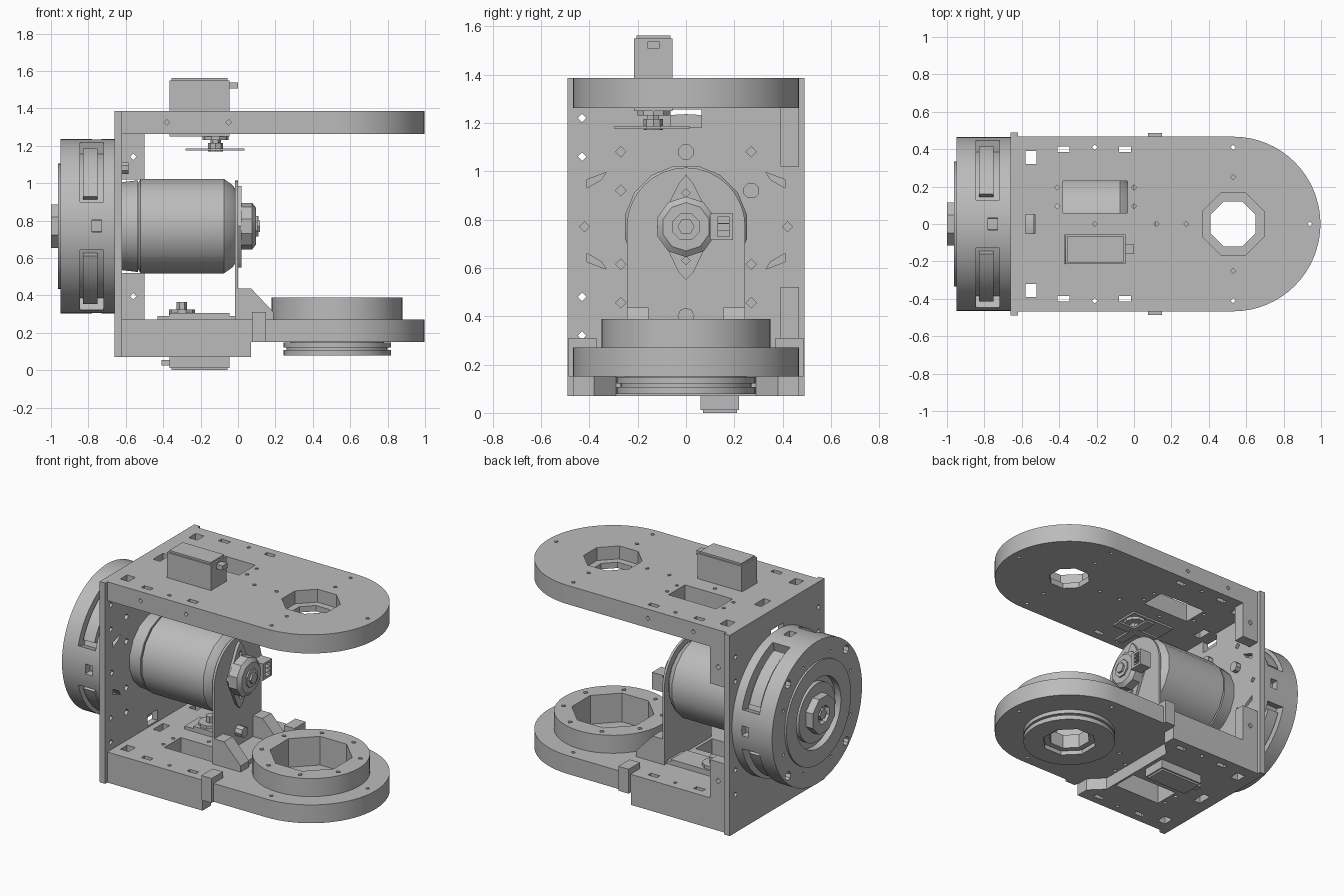
import bpy, bmesh
from math import cos, sin, pi, radians

old = bpy.data.objects.get("Cube")
if old:
    bpy.data.objects.remove(old, do_unlink=True)

grey = bpy.data.materials.new("plain grey")
grey.use_nodes = True
colour = (0.5, 0.5, 0.5, 1)
grey.diffuse_color = colour
grey.node_tree.nodes["Principled BSDF"].inputs["Base Color"].default_value = colour

W = 0.467      # half width and end radius of the plates
CX = 0.53      # joint axis
CZ = 0.77      # motor axis height


# --- helpers: a solid is (profile points, axis, low, high) ---
def ngon(a, b, r, n, turn=0.0):
    return [(a + r * cos(turn + 2 * pi * i / n), b + r * sin(turn + 2 * pi * i / n)) for i in range(n)]


def rect(a0, a1, b0, b1):
    return [(a0, b0), (a1, b0), (a1, b1), (a0, b1)]


def arc(a, b, r, start, end, n):
    return [(a + r * cos(radians(start + (end - start) * i / n)),
             b + r * sin(radians(start + (end - start) * i / n))) for i in range(n + 1)]


def sector(r0, r1, mid, half):
    return arc(0, CZ, r1, mid - half, mid + half, 12) + arc(0, CZ, r0, mid + half, mid - half, 12)


def box(x0, x1, y0, y1, z0, z1):
    return (rect(x0, x1, y0, y1), "z", z0, z1)


def build(name, solids):
    bm = bmesh.new()
    place = {"x": lambda a, b, d: (d, a, b), "y": lambda a, b, d: (a, d, b), "z": lambda a, b, d: (a, b, d)}
    for pts, axis, lo, hi in solids:
        low = [bm.verts.new(place[axis](a, b, lo)) for a, b in pts]
        high = [bm.verts.new(place[axis](a, b, hi)) for a, b in pts]
        bm.faces.new(low)
        bm.faces.new(high)
        for i in range(len(pts)):
            j = (i + 1) % len(pts)
            bm.faces.new((low[i], low[j], high[j], high[i]))
    return to_object(name, bm)


def to_object(name, bm):
    bmesh.ops.recalc_face_normals(bm, faces=bm.faces)
    mesh = bpy.data.meshes.new(name)
    bm.to_mesh(mesh)
    bm.free()
    mesh.materials.append(grey)
    ob = bpy.data.objects.new(name, mesh)
    bpy.context.collection.objects.link(ob)
    return ob


def finish(ob):
    bpy.ops.object.select_all(action="DESELECT")
    ob.select_set(True)
    bpy.context.view_layer.objects.active = ob
    bpy.ops.object.shade_smooth_by_angle(angle=radians(28))


def part(name, solids, cuts=()):
    ob = build(name, solids)
    if cuts:
        cutter = build("cutter", cuts)
        cutter.hide_render = True
        mod = ob.modifiers.new("cut", "BOOLEAN")
        mod.operation, mod.solver, mod.object = "DIFFERENCE", "EXACT", cutter
        mod.use_self = True
        bpy.context.view_layer.objects.active = ob
        bpy.ops.object.modifier_apply(modifier=mod.name)
        bpy.data.objects.remove(cutter, do_unlink=True)
    finish(ob)
    return ob


def lathe(name, profile, n):
    bm = bmesh.new()
    rings = [[bm.verts.new((x, a, b)) for a, b in ngon(0, CZ, r, n, pi / n)] for x, r in profile]
    for r0, r1 in zip(rings, rings[1:]):
        for i in range(n):
            j = (i + 1) % n
            bm.faces.new((r0[i], r0[j], r1[j], r1[i]))
    bm.faces.new(rings[0])
    bm.faces.new(rings[-1])
    finish(to_object(name, bm))


# --- holes shared by the top and bottom plates ---
def plate_cuts(z0, z1, servo_y, open_y):
    spots = [(0.94, 0), (0.12, 0), (0.28, 0), (-0.21, 0)]
    for s in (-1, 1):
        spots += [(CX, s * 0.41), (CX, s * 0.25), (-0.21, s * 0.41)]
        spots += [(x, open_y + s * 0.05) for x in (-0.41, 0.0)]
    cuts = [(ngon(x, y, 0.014, 4), "z", z0, z1) for x, y in spots]
    for s in (-1, 1):
        y = s * 0.4
        cuts += [box(x, x + 0.065, y - 0.015, y + 0.015, z0, z1) for x in (-0.41, -0.08)]
        cuts.append(box(-0.58, -0.52, s * 0.355 - 0.035, s * 0.355 + 0.035, z0, z1))
    cuts.append(box(-0.58, -0.53, -0.05, 0.05, z0, z1))
    cuts.append(box(-0.38, -0.035, open_y - 0.085, open_y + 0.085, z0, z1))
    cuts.append(box(-0.37, -0.045, servo_y - 0.08, servo_y + 0.08, z0, z1))
    return cuts


outline = [(-0.62, -W)] + arc(CX, 0, W, -90, 90, 32) + [(-0.62, W)]
octo = lambda r: ngon(CX, 0, r, 8, pi / 8)

# --- upper plate ---
side_holes = [(ngon(x, 1.325, 0.015, 4), "y", s * 0.44, s * 0.5) for x in (-0.38, -0.05) for s in (-1, 1)]
part("top_plate", [(outline, "z", 1.262, 1.385)],
     plate_cuts(1.2, 1.5, -0.135, 0.145) + side_holes
     + [(octo(0.178), "z", 1.3, 1.45), (octo(0.13), "z", 1.2, 1.31)])

# --- lower plate, thicker towards the wall ---
cuts = plate_cuts(0.0, 0.5, 0.14, -0.135)
part("bottom_plate", [(outline, "z", 0.15, 0.27)],
     cuts + [(octo(0.25), "z", 0.2, 0.4), (octo(0.13), "z", 0.1, 0.21)])
foot = [(-0.62, -W), (0.07, -W), (0.07, -0.38), (-0.02, -0.29),
        (-0.02, 0.29), (0.07, 0.38), (0.07, W), (-0.62, W)]
part("bottom_thickening", [(foot, "z", 0.07, 0.15)], cuts)
for s, side in ((-1, "right"), (1, "left")):
    y0, y1 = sorted((s * 0.37, s * 0.487))
    part(side + "_bottom_tab", [box(0.075, 0.15, y0, y1, 0.15, 0.31)])
    part(side + "_top_tab", [box(0.075, 0.15, min(s * W, s * 0.487), max(s * W, s * 0.487), 0.2, 0.28)])

# --- raised ring and bearing of the lower joint ---
part("joint_ring", [(ngon(CX, 0, 0.35, 40), "z", 0.27, 0.388)],
     [(octo(0.25), "z", 0.2, 0.5)]
     + [(ngon(x, y, 0.016, 4), "z", 0.33, 0.5) for x, y in ngon(CX, 0, 0.3, 8, pi / 8)])
for i, (z0, z1, r) in enumerate([(0.078, 0.108, 0.287), (0.106, 0.124, 0.27), (0.122, 0.148, 0.287),
                                 (0.145, 0.155, 0.25)]):
    part("bearing_disc_%d" % i, [(ngon(CX, 0, r, 40), "z", z0, z1)],
         [(octo(0.17 if i == 0 else 0.13), "z", 0.0, 0.3)])

# --- wall plate with holes and slots ---
wall_cuts = [(ngon(0, 1.08, 0.025, 8), "x", -0.7, -0.6),
             (rect(-0.065, 0.065, 1.18, 1.255), "x", -0.7, -0.6),
             (rect(-0.05, 0.05, 0.28, 0.35), "x", -0.7, -0.6)]
for s in (-1, 1):
    for y, z, r in [(0.43, 1.22, 0.018), (0.43, 1.06, 0.018), (0.43, 0.48, 0.018), (0.43, 0.32, 0.018),
                    (0.42, CZ, 0.02), (0.27, 0.92, 0.022), (0.27, 0.615, 0.022), (0.27, 1.08, 0.022),
                    (0.27, 0.455, 0.022)]:
        wall_cuts.append((ngon(s * y, z, r, 4), "x", -0.7, -0.6))
    for z, d in ((0.96, -1), (0.63, 1)):
        slant = [(0.33, -0.035), (0.35, -0.005), (0.41, 0.03), (0.41, -0.005)]
        wall_cuts.append(([(s * a, z - d * b * -1) for a, b in slant], "x", -0.7, -0.6))
part("wall_plate", [(rect(-0.49, 0.49, 0.07, 1.385), "x", -0.66, -0.62)], wall_cuts)
for name, z0, z1 in (("lower_corner_bracket", 0.27, 0.52), ("upper_corner_bracket", 1.02, 1.262)):
    part(name, [box(-0.62, -0.5, 0.39, W, z0, z1)],
         [(ngon(-0.56, (z0 + z1) / 2, 0.018, 4), "y", 0.3, 0.5)])
for i, (y, z) in enumerate([(0, 1.08), (0.27, 0.92)]):
    part("wall_bolt_%d" % i, [(ngon(y, z, 0.034, 8, pi / 8), "x", -0.64, -0.585)])

# --- wheel drum with rim slots ---
drum_cuts = [(ngon(0, CZ, 0.23, 40), "x", -1.1, -0.92)]
for k in range(4):
    drum_cuts.append((sector(0.4, 0.5, 45 + 90 * k, 29), "x", -0.845, -0.72))
    drum_cuts.append((sector(0.42, 0.5, 90 * k, 4), "x", -0.78, -0.73))
    a = radians(45 + 90 * k)
    drum_cuts.append((ngon(0.425 * cos(a), CZ + 0.425 * sin(a), 0.028, 8), "x", -1.1, -0.91))
drum_cuts += [(ngon(y, z, 0.012, 4), "x", -1.1, -0.93) for y, z in ngon(0, CZ, 0.375, 8, pi / 8)]
part("wheel_drum", [(ngon(0, CZ, 0.466, 56), "x", -0.95, -0.66)], drum_cuts)
part("wheel_face_ring", [(ngon(0, CZ, 0.335, 48), "x", -0.962, -0.94)],
     [(ngon(0, CZ, 0.23, 40), "x", -1.1, -0.9)])
part("wheel_inner_disc", [(ngon(0, CZ, 0.19, 32), "x", -0.95, -0.9)])
part("wheel_hub", [(ngon(0, CZ, 0.125, 8, pi / 8), "x", -1.0, -0.9)],
     [(ngon(0, CZ, 0.06, 8, pi / 8), "x", -1.1, -0.97)])
part("hub_bolt", [(ngon(0, CZ, 0.035, 6), "x", -0.995, -0.95)])
for k in range(4):
    part("rim_insert_%d" % k, [(sector(0.39, 0.445, 45 + 90 * k, 24), "x", -0.83, -0.75)])

# --- motor, its upright and gussets ---
lathe("motor_base", [(-0.62, 0.24), (-0.535, 0.25)], 16)
lathe("motor_body", [(-0.535, 0.235), (-0.52, 0.257), (-0.075, 0.257), (-0.03, 0.225), (-0.012, 0.2)], 16)
upright = [(-0.245, 0.27), (0.245, 0.27)] + arc(0, CZ, 0.245, 0, 180, 16)
part("motor_upright", [(upright, "x", -0.015, 0.0)])
part("upright_foot", [(rect(-0.245, 0.245, 0.27, 0.3), "x", 0.0, 0.17)])
gusset = [(0, 0.27), (0.19, 0.27), (0.19, 0.31), (0.07, 0.437), (0, 0.437)]
for s, side in ((-1, "right"), (1, "left")):
    part(side + "_gusset", [(gusset, "y", s * 0.155, s * 0.245)])
part("upright_screw", [(ngon(0, 0.4, 0.035, 8), "x", 0.0, 0.05)])

# --- sensor on the motor end ---
ears = [(-0.12, CZ), (-0.03, 0.58), (0, 0.55), (0.03, 0.58), (0.12, CZ), (0.03, 0.95), (0, 0.985), (-0.03, 0.95)]
part("sensor_ears", [(ears, "x", 0.0, 0.018)],
     [(ngon(0, z, 0.018, 4), "x", 0.008, 0.05) for z in (0.63, 0.91)])
lathe("sensor_body", [(0.015, 0.125), (0.075, 0.125), (0.095, 0.1)], 10)
part("sensor_collar", [(ngon(0, CZ, 0.06, 8, pi / 8), "x", 0.09, 0.105)])
part("sensor_shaft", [(ngon(0, CZ, 0.035, 6), "x", 0.09, 0.118)])
part("sensor_plug", [box(0.03, 0.11, 0.1, 0.195, 0.715, 0.825)],
     [box(0.08, 0.15, 0.13, 0.18, z, z + 0.025) for z in (0.73, 0.757, 0.785)])


# --- the two servos: d is the direction of the output shaft ---
def servo(name, y, back, front, d, shaft_x, cable_x):
    z = lambda a, b: sorted((a, b))
    part(name + "_body", [box(-0.365, -0.045, y - 0.08, y + 0.08, *z(back + d * 0.012, front))])
    part(name + "_cap", [box(-0.355, -0.055, y - 0.07, y + 0.07, *z(back, back + d * 0.02))])
    part(name + "_cable", [box(cable_x - 0.025, cable_x + 0.025, y - 0.025, y + 0.025,
                               *z(back + d * 0.025, back + d * 0.055))])
    part(name + "_boss", [(ngon(shaft_x, y, 0.07, 10), "z", *z(front - d * 0.01, front + d * 0.02))])
    part(name + "_shaft", [(ngon(shaft_x, y, 0.028, 6), "z", *z(front, front + d * 0.06))])


servo("upper_servo", -0.135, 1.562, 1.25, -1, -0.12, -0.025)
servo("lower_servo", 0.14, 0.0, 0.305, 1, -0.3, -0.385)
part("lower_servo_flange", [box(-0.43, 0.01, 0.06, 0.22, 0.27, 0.29)])
part("horn_post", [(ngon(-0.12, -0.135, 0.04, 8), "z", 1.17, 1.215)])
part("horn_arm_long", [box(-0.28, 0.035, -0.165, -0.105, 1.174, 1.186)])
part("horn_arm_cross", [box(-0.15, -0.09, -0.295, 0.015, 1.1745, 1.1865)])
